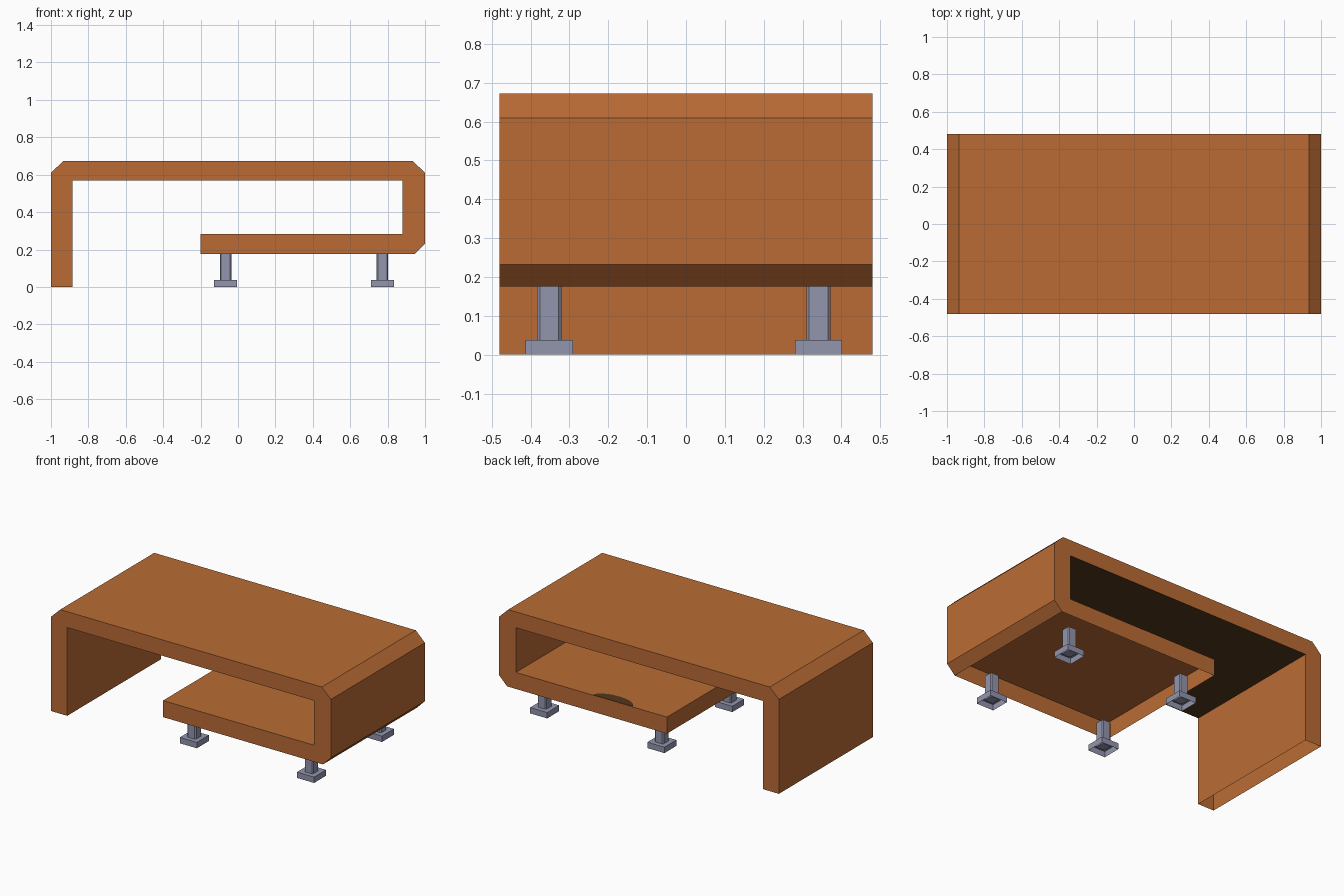
import bpy, bmesh, math

if "Cube" in bpy.data.objects:
    bpy.data.objects.remove(bpy.data.objects["Cube"])

def material(name, rgb):
    m = bpy.data.materials.new(name)
    m.diffuse_color = (*rgb, 1)
    m.use_nodes = True
    m.node_tree.nodes["Principled BSDF"].inputs["Base Color"].default_value = m.diffuse_color
    return m

WOOD = material("warm wood", (0.492, 0.148, 0.035))
DARK = material("dark underside", (0.088, 0.038, 0.013))
METAL = material("grey metal", (0.29, 0.305, 0.42))

def finish(name, bm, mats):
    me = bpy.data.meshes.new(name)
    bm.to_mesh(me)
    bm.free()
    for m in mats:
        me.materials.append(m)
    ob = bpy.data.objects.new(name, me)
    bpy.context.collection.objects.link(ob)
    return ob

def prism(bm, points, vec):
    """Extrude a closed outline along a vector."""
    f = bm.faces.new([bm.verts.new(p) for p in points])
    r = bmesh.ops.extrude_face_region(bm, geom=[f])
    verts = [v for v in r["geom"] if isinstance(v, bmesh.types.BMVert)]
    bmesh.ops.translate(bm, verts=verts, vec=vec)
    bmesh.ops.recalc_face_normals(bm, faces=bm.faces)

def remove_faces(bm, test):
    bmesh.ops.delete(bm, geom=[f for f in bm.faces if test(f)], context='FACES')

# Folded table body: one bent profile extruded through the depth
profile = [(-1, 0), (-1, .61), (-.935, .673), (.935, .673), (1, .61), (1, .232),
           (.943, .175), (-.2, .175), (-.2, .282), (.88, .282), (.88, .57),
           (-.885, .57), (-.885, 0)]
bm = bmesh.new()
prism(bm, [(x, -.48, z) for x, z in profile], (0, .96, 0))
# The shell is open under the shelf and under the side panel
remove_faces(bm, lambda f: f.normal.z < -.9 and f.calc_center_median().z < .3)
body = finish("table_body", bm, [WOOD, DARK])
for p in body.data.polygons:      # ceiling of the open compartment is dark
    if p.normal.z < -.9:
        p.material_index = 1

# Thin dark half-round inlay at the back edge of the shelf
bm = bmesh.new()
arc = [(.19 + .14 * math.cos(math.pi * i / 12), .479 - .07 * math.sin(math.pi * i / 12), .281)
       for i in range(13)]
prism(bm, arc, (0, 0, .003))
finish("shelf_inlay", bm, [DARK])

def leg(name, cx, cy):
    bm = bmesh.new()
    # Square column with slightly cut corners
    pts = []
    for k in range(4):
        c, s = round(math.cos(k * math.pi / 2)), round(math.sin(k * math.pi / 2))
        for x, y in ((.031, -.024), (.031, .024)):
            pts.append((cx + x * c - y * s, cy + x * s + y * c, .02))
    prism(bm, pts, (0, 0, .157))
    # Square foot, open from below
    w = .061
    sq = [(cx - w, cy - w, 0), (cx + w, cy - w, 0), (cx + w, cy + w, 0), (cx - w, cy + w, 0)]
    prism(bm, sq, (0, 0, .038))
    remove_faces(bm, lambda f: f.calc_center_median().z < .001)
    finish(name, bm, [METAL])

for xn, x in (("left", -.066), ("right", .772)):
    for yn, y in (("front", -.352), ("back", .341)):
        leg(f"{yn}_{xn}_leg", x, y)
